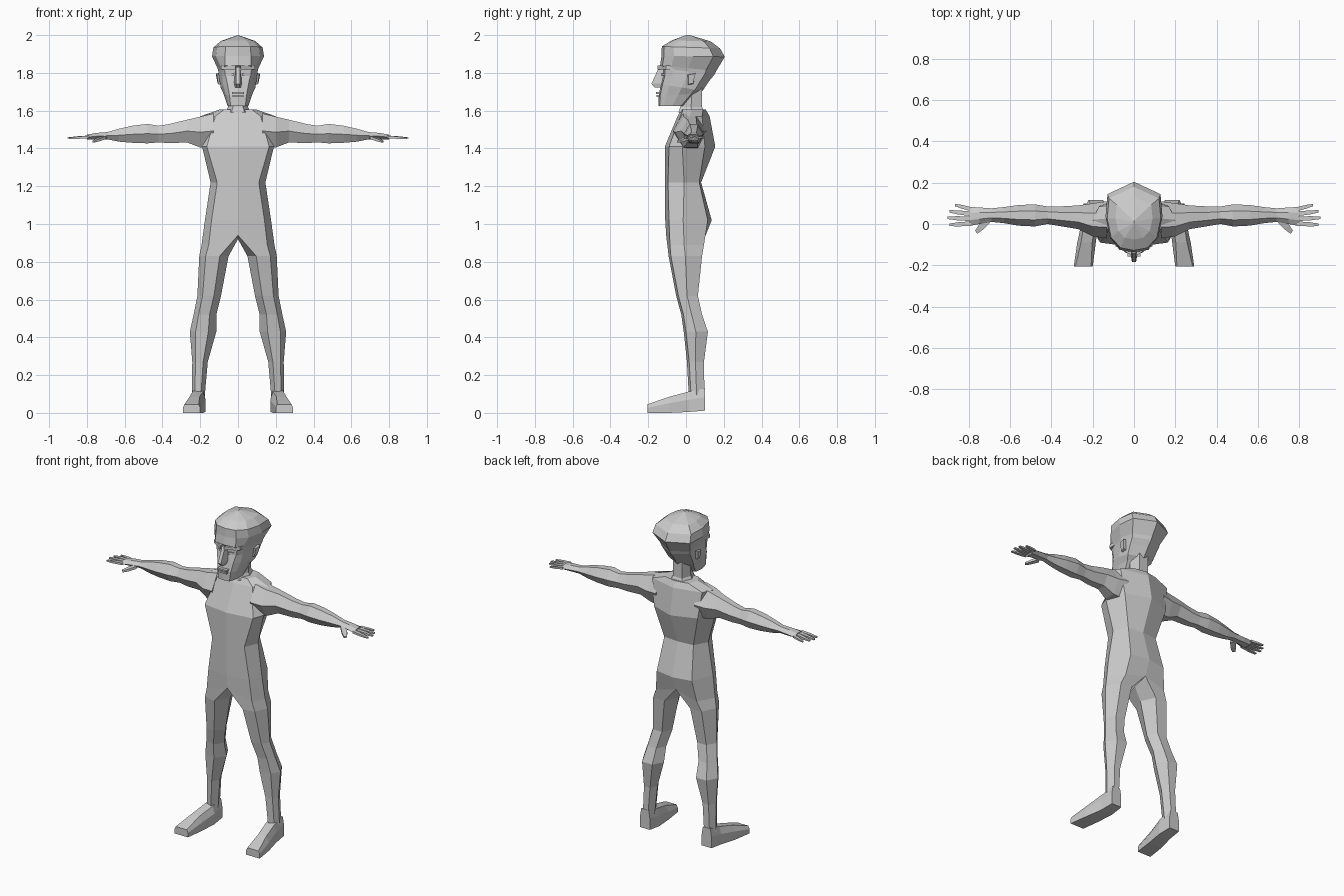
import bpy, bmesh

skin = bpy.data.materials.new("plain grey")
skin.diffuse_color = (0.6, 0.6, 0.6, 1)


def finish(name, bm, mirror=True):
    bmesh.ops.remove_doubles(bm, verts=bm.verts, dist=0.0005)
    bmesh.ops.recalc_face_normals(bm, faces=bm.faces)
    me = bpy.data.meshes.new(name)
    bm.to_mesh(me)
    bm.free()
    me.materials.append(skin)
    ob = bpy.data.objects.new(name, me)
    bpy.context.collection.objects.link(ob)
    if mirror:
        mod = ob.modifiers.new("mirror", 'MIRROR')
        mod.use_clip = True
        mod.merge_threshold = 0.0005
    return ob


def skin_rows(bm, rows, closed=True, cap_start=True, cap_end=True):
    """Bridge successive rings of points with quads."""
    rings = [[bm.verts.new(p) for p in r] for r in rows]
    for a, b in zip(rings, rings[1:]):
        n = len(a)
        for i in range(n if closed else n - 1):
            j = (i + 1) % n
            bm.faces.new((a[i], a[j], b[j], b[i]))
    if cap_start:
        bm.faces.new(rings[0])
    if cap_end:
        bm.faces.new(rings[-1])


def solid(name, rows, mirror=True):
    bm = bmesh.new()
    skin_rows(bm, rows)
    return finish(name, bm, mirror)


# torso and legs: half body, mirrored at the centre
# each row: height, front y, front corner, side, back corner, spine y
torso = [
    (1.605, -.025, (.075, -.015), (.10, .03), (.08, .09), .105),
    (1.57, -.045, (.12, -.03), (.20, .02), (.17, .085), .125),
    (1.41, -.112, (.165, -.09), (.19, -.02), (.15, .10), .155),
    (1.22, -.112, (.11, -.095), (.145, -.01), (.10, .07), .08),
    (1.02, -.110, (.14, -.09), (.175, -.015), (.12, .115), .136),
]
rows = [[(0, f, z), (*c, z), (*s, z), (*b, z), (0, sp, z)]
        for z, f, c, s, b, sp in torso]
hip = [(0, -.105, .94), (.155, -.085, .89), (.193, -.01, .89),
       (.14, .095, .89), (0, .10, .93)]
crotch = (0, 0, .92)
bm = bmesh.new()
skin_rows(bm, rows + [hip], closed=False, cap_start=True, cap_end=False)


def leg_ring(z, xi, xo, yf, yb):
    w, mid = xo - xi, yf + (yb - yf) * .5
    return [(xi + .3 * w, yf, z), (xi + .78 * w, yf + .012, z), (xo, mid, z),
            (xi + .75 * w, yb, z), (xi + .25 * w, yb, z), (xi, mid, z)]


legs = [(.83, .05, .205, -.092, .085), (.62, .09, .215, -.052, .063),
        (.52, .115, .235, -.025, .085), (.43, .115, .255, -.012, .116),
        (.27, .16, .242, .005, .095), (.09, .176, .245, .015, .098)]
skin_rows(bm, [hip + [crotch]] + [leg_ring(*r) for r in legs], cap_start=False)
finish("body_and_legs", bm)


# feet: heel to toe
def foot_ring(y, x0, x1, z0, z1, inset):
    zm = z0 + (z1 - z0) * .6
    return [(x0, y, z0), (x1, y, z0), (x1, y, zm), (x1 - inset, y, z1),
            (x0 + inset, y, z1), (x0, y, zm)]


solid("foot", [foot_ring(.10, .178, .245, .012, .13, .008),
               foot_ring(.015, .172, .252, .005, .113, .012),
               foot_ring(-.09, .185, .275, 0, .085, .018),
               foot_ring(-.205, .20, .292, 0, .045, .008)])


# arms: x, front y, back y, bottom z, top z
def arm_ring(x, y0, y1, z0, z1):
    h, d = z1 - z0, y1 - y0
    return [(x, y0, z0 + .5 * h), (x, y0 + .3 * d, z0), (x, y0 + .75 * d, z0),
            (x, y1, z0 + .5 * h), (x, y0 + .7 * d, z1), (x, y0 + .3 * d, z1)]


arm = [(.13, -.07, .11, 1.40, 1.585), (.20, -.06, .10, 1.405, 1.568),
       (.27, -.025, .09, 1.432, 1.552), (.36, -.01, .085, 1.428, 1.53),
       (.42, .0, .085, 1.432, 1.52), (.48, -.012, .095, 1.427, 1.53),
       (.56, -.008, .092, 1.43, 1.52), (.63, .004, .082, 1.436, 1.504),
       (.69, .01, .076, 1.448, 1.487), (.75, .0, .08, 1.447, 1.482),
       (.80, -.01, .083, 1.446, 1.473)]
solid("arm", [arm_ring(*r) for r in arm])

# fingers and thumb
for name, base, tip, w in [
        ("little_finger", (.79, .072, 1.461), (.868, .092, 1.455), .009),
        ("ring_finger", (.79, .049, 1.462), (.893, .061, 1.456), .010),
        ("middle_finger", (.79, .025, 1.462), (.903, .030, 1.455), .010),
        ("index_finger", (.79, .002, 1.461), (.895, -.004, 1.453), .010),
        ("thumb", (.71, .018, 1.458), (.765, -.04, 1.436), .012)]:
    ring = []
    for t, s in ((0, 1.1), (.6, 1), (1, .6)):
        x, y, z = (a + (b - a) * t for a, b in zip(base, tip))
        k = w * s
        dx = k * .8 if name == "thumb" else 0
        ring.append([(x - dx, y - k, z - k * .6), (x + dx, y + k, z - k * .6),
                     (x + dx, y + k, z + k * .6), (x - dx, y - k, z + k * .6)])
    solid(name, ring)

# neck
neck = [(.07, -.04, .10, 1.59), (.052, -.03, .085, 1.62), (.052, -.025, .085, 1.74)]
solid("neck", [[(-.5 * w, a, z), (.5 * w, a, z), (w, .5 * (a + b), z),
                (.6 * w, b, z), (-.6 * w, b, z), (-w, .5 * (a + b), z)]
               for w, a, b, z in neck], mirror=False)


# head: half rings from chin to crown
def head_ring(zf, zb, yf, yb, hw, flat=.5):
    prof = [(0, 0), (flat, .04), (.85, .2), (1, .5), (.93, .82), (0, 1)]
    return [(hw * u, yf + (yb - yf) * v, zf + (zb - zf) * v) for u, v in prof]


head = [(1.625, 1.625, -.145, .0, .055, .7), (1.68, 1.69, -.145, .065, .075, .6),
        (1.74, 1.705, -.133, .088, .092, .6), (1.785, 1.76, -.122, .125, .10, .65),
        (1.825, 1.79, -.122, .15, .104, .7), (1.84, 1.81, -.137, .16, .108, .65),
        (1.89, 1.885, -.13, .205, .138, .5), (1.94, 1.93, -.128, .18, .13, .5),
        (1.972, 1.967, -.075, .13, .09, .5), (2.0, 2.0, .0, .02, .0, .5)]
bm = bmesh.new()
skin_rows(bm, [head_ring(*r) for r in head], closed=False, cap_end=False)
finish("head", bm)

# nose wedge
solid("nose", [[(-.012, -.11, 1.83), (.012, -.11, 1.83), (.010, -.143, 1.83), (-.010, -.143, 1.83)],
               [(-.022, -.12, 1.745), (.022, -.12, 1.745), (.010, -.183, 1.742), (-.010, -.183, 1.742)],
               [(-.018, -.12, 1.725), (.018, -.12, 1.725), (.008, -.165, 1.722), (-.008, -.165, 1.722)]],
      mirror=False)


def block(name, x0, x1, y0, y1, z0, z1, skew=0, mirror=True):
    solid(name, [[(x0, y0, z), (x1, y0 + skew, z), (x1, y1 + skew, z), (x0, y1, z)]
                 for z in (z0, z1)], mirror)


# brows, eyelids, ears, lips
block("brow", .012, .09, -.152, -.10, 1.818, 1.838, .045)
block("eyelid", .022, .07, -.13, -.09, 1.785, 1.797, .02)
block("lip_upper", -.032, .032, -.158, -.12, 1.688, 1.698, 0, False)
block("lip_lower", -.028, .028, -.156, -.12, 1.672, 1.682, 0, False)
solid("ear", [[(.085, .0, 1.79), (.085, .05, 1.80), (.085, .04, 1.74), (.085, .01, 1.735)],
              [(.112, .012, 1.79), (.118, .05, 1.797), (.108, .038, 1.745), (.104, .012, 1.74)]])
